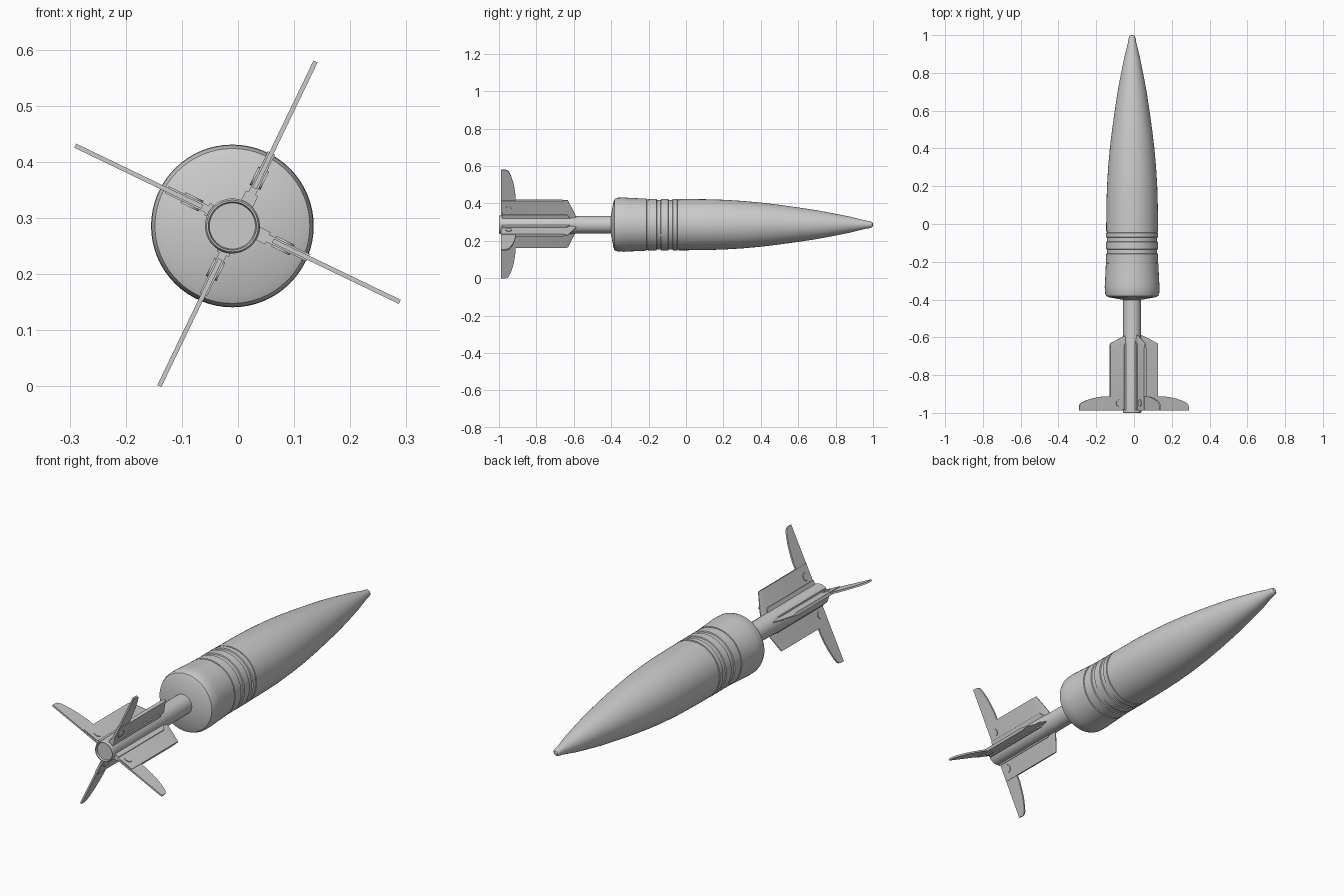
import bpy, bmesh, math
from mathutils import Vector, Matrix

if "Cube" in bpy.data.objects:
    bpy.data.objects.remove(bpy.data.objects["Cube"])

AXIS = Vector((-0.01, 0, 0.286))      # axis of the turned parts
FIN_AXIS = Vector((-0.001, 0, 0.29))  # centre of the fin cross


def finish(name, bm, angle=30):
    bmesh.ops.recalc_face_normals(bm, faces=bm.faces)
    me = bpy.data.meshes.new(name)
    bm.to_mesh(me)
    bm.free()
    ob = bpy.data.objects.new(name, me)
    bpy.context.collection.objects.link(ob)
    bpy.ops.object.select_all(action='DESELECT')
    ob.select_set(True)
    bpy.context.view_layer.objects.active = ob
    bpy.ops.object.shade_smooth_by_angle(angle=math.radians(angle))
    return ob


def lathe(name, profile, steps=64):
    """Turn a (radius, y) profile around the long axis."""
    bm = bmesh.new()
    vs = [bm.verts.new(AXIS + Vector((r, y, 0))) for r, y in profile]
    es = [bm.edges.new(p) for p in zip(vs, vs[1:])]
    bmesh.ops.spin(bm, geom=vs + es, cent=AXIS, axis=(0, 1, 0),
                   angle=math.tau, steps=steps)
    bmesh.ops.remove_doubles(bm, verts=bm.verts, dist=1e-5)
    return finish(name, bm, 22)


def place(r, y, t, ang):
    """Fin coordinates: r outward, y along the axis, t across the thickness."""
    c, s = math.cos(ang), math.sin(ang)
    return FIN_AXIS + Vector((r * c - t * s, y, r * s + t * c))


def loft(name, layers, ang):
    """Closed solid through (thickness, outline) layers."""
    bm = bmesh.new()
    rings = [[bm.verts.new(place(r, y, t, ang)) for r, y in pts] for t, pts in layers]
    bm.faces.new(rings[0])
    bm.faces.new(rings[-1])
    n = len(rings[0])
    for a, b in zip(rings, rings[1:]):
        for i in range(n):
            j = (i + 1) % n
            bm.faces.new((a[i], a[j], b[j], b[i]))
    return finish(name, bm)


# warhead: ogive nose, grooved bands and bevelled base
ogive = [(0.0, 1.0), (0.010, 0.998), (0.016, 0.992), (0.019, 0.98), (0.022, 0.96),
         (0.042, 0.88), (0.060, 0.79), (0.077, 0.70), (0.092, 0.60), (0.106, 0.50),
         (0.118, 0.40), (0.127, 0.30), (0.133, 0.20), (0.136, 0.10), (0.137, 0.0)]
bands = [(0.137, -0.040), (0.134, -0.041), (0.134, -0.046), (0.138, -0.047),
         (0.138, -0.070), (0.133, -0.072), (0.133, -0.093), (0.138, -0.095),
         (0.138, -0.133), (0.133, -0.135), (0.133, -0.156), (0.138, -0.158),
         (0.138, -0.203), (0.135, -0.204), (0.135, -0.209), (0.139, -0.210)]
base = [(0.143, -0.30), (0.145, -0.33), (0.144, -0.365), (0.138, -0.381),
        (0.122, -0.388), (0.045, -0.402), (0.0, -0.402)]
lathe("warhead", ogive + bands + base)

# tail tube with a shallow recess in its end
lathe("tail_tube", [(0.0, -0.38), (0.047, -0.38), (0.047, -0.60), (0.049, -0.62),
                    (0.049, -0.994), (0.046, -1.0), (0.043, -1.0),
                    (0.041, -0.99), (0.0, -0.99)], 48)

# outlines of the fin parts as (r, y)
plate_side = [(0.03, -0.61), (0.055, -0.62), (0.14, -0.66), (0.14, -0.985), (0.03, -0.985)]
plate_mid = [(0.03, -0.585), (0.055, -0.592), (0.14, -0.632), (0.14, -0.985), (0.03, -0.985)]
rail = [(0.03, -0.61), (0.06, -0.64), (0.06, -0.985), (0.03, -0.985)]
blade = [(0.07, -0.988), (0.07, -0.914), (0.17, -0.912), (0.21, -0.917), (0.25, -0.925),
         (0.285, -0.936), (0.31, -0.947), (0.318, -0.956), (0.321, -0.968), (0.321, -0.988)]

for k in range(4):
    ang = math.radians(64.3 + 90 * k)
    # fixed plate with sharpened leading edge
    loft(f"fin_plate_{k + 1}", [(-0.007, plate_side), (-0.002, plate_mid),
                                (0.002, plate_mid), (0.007, plate_side)], ang)
    # thick root along the tube
    loft(f"fin_root_{k + 1}", [(-0.012, rail), (0.012, rail)], ang)
    # swung-out blade
    loft(f"fin_blade_{k + 1}", [(-0.004, blade), (0.004, blade)], ang)
    # pivot pin through plate and blade
    bm = bmesh.new()
    rot = Matrix.Rotation(-ang, 4, 'Y')
    bmesh.ops.create_cone(bm, cap_ends=True, segments=24, radius1=0.018, radius2=0.018,
                          depth=0.021,
                          matrix=Matrix.Translation(place(0.09, -0.948, 0, ang)) @ rot)
    finish(f"pivot_pin_{k + 1}", bm)
